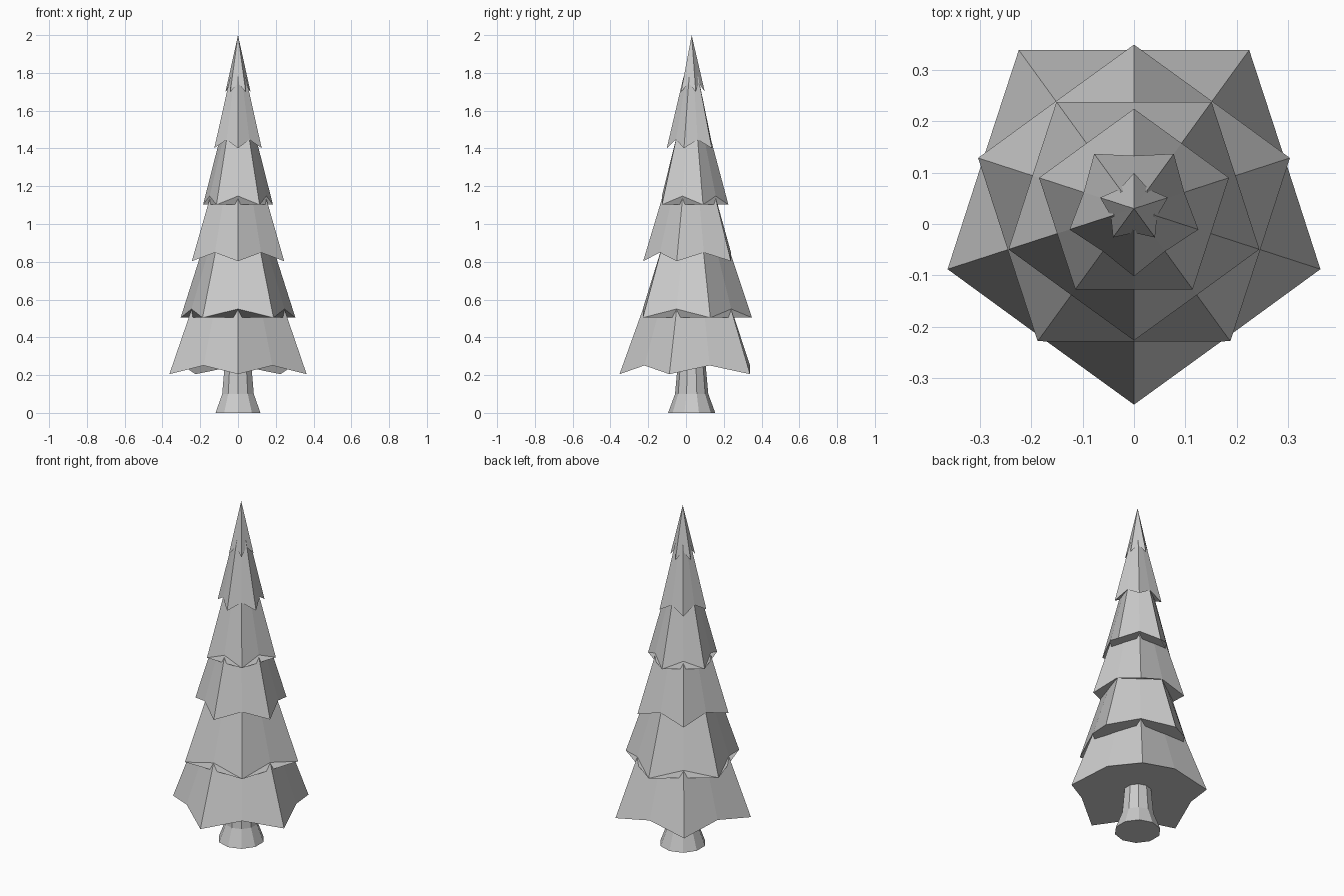
import bpy
import bmesh
from math import sin, cos, pi

cube = bpy.data.objects.get("Cube")
if cube:
    bpy.data.objects.remove(cube, do_unlink=True)

grey = bpy.data.materials.new("plain_grey")
grey.use_nodes = True
COLOUR = (0.6, 0.6, 0.6, 1)
grey.diffuse_color = COLOUR
grey.node_tree.nodes["Principled BSDF"].inputs["Base Color"].default_value = COLOUR

AXIS_Y = 0.03
SIDES = 10


def star_ring(bm, tip_r, valley_r, tip_z, valley_z, turn):
    """Ten points alternating between tips and valleys; the first faces the front."""
    ring = []
    for i in range(SIDES):
        tip = (i + turn) % 2 == 0
        r, z = (tip_r, tip_z) if tip else (valley_r, valley_z)
        a = -pi / 2 + 2 * pi * i / SIDES
        ring.append(bm.verts.new((r * cos(a), AXIS_Y + r * sin(a), z)))
    return ring


def bridge(bm, low, high):
    for i in range(SIDES):
        j = (i + 1) % SIDES
        bm.faces.new((low[i], low[j], high[j], high[i]))


def finish(bm, name):
    bmesh.ops.recalc_face_normals(bm, faces=bm.faces)
    mesh = bpy.data.meshes.new(name)
    bm.to_mesh(mesh)
    bm.free()
    mesh.materials.append(grey)
    obj = bpy.data.objects.new(name, mesh)
    bpy.context.collection.objects.link(obj)


# Trunk with a flared foot
bm = bmesh.new()
rings = [star_ring(bm, r, r, z, z, 0)
         for r, z in ((0.125, 0), (0.088, 0.1), (0.07, 0.3))]
for low, high in zip(rings, rings[1:]):
    bridge(bm, low, high)
bm.faces.new(rings[0])
bm.faces.new(rings[-1])
finish(bm, "trunk")

# Branch tiers: five-pointed skirts, each turned half a step from the one below
slopes = (0.36, 0.335, 0.3, 0.267, 0.235)
for n in range(6):
    tip_r = 0.382 - 0.0625 * n
    tip_z = 0.205 + 0.299 * n
    valley_r = tip_r * (0.81 if n < 4 else 0.78 if n == 4 else 0.68)
    bm = bmesh.new()
    low = star_ring(bm, tip_r, valley_r, tip_z, tip_z + 0.046, n % 2)
    bm.faces.new(low)
    if n < 5:
        rise = 0.38
        top_r = tip_r - slopes[n] * rise
        high = star_ring(bm, top_r, top_r * valley_r / tip_r,
                         tip_z + rise, tip_z + rise, n % 2)
        bridge(bm, low, high)
        bm.faces.new(high)
    else:
        apex = bm.verts.new((0, AXIS_Y, 2))
        for i in range(SIDES):
            bm.faces.new((low[i], low[(i + 1) % SIDES], apex))
    finish(bm, f"branch_tier_{n + 1}")
